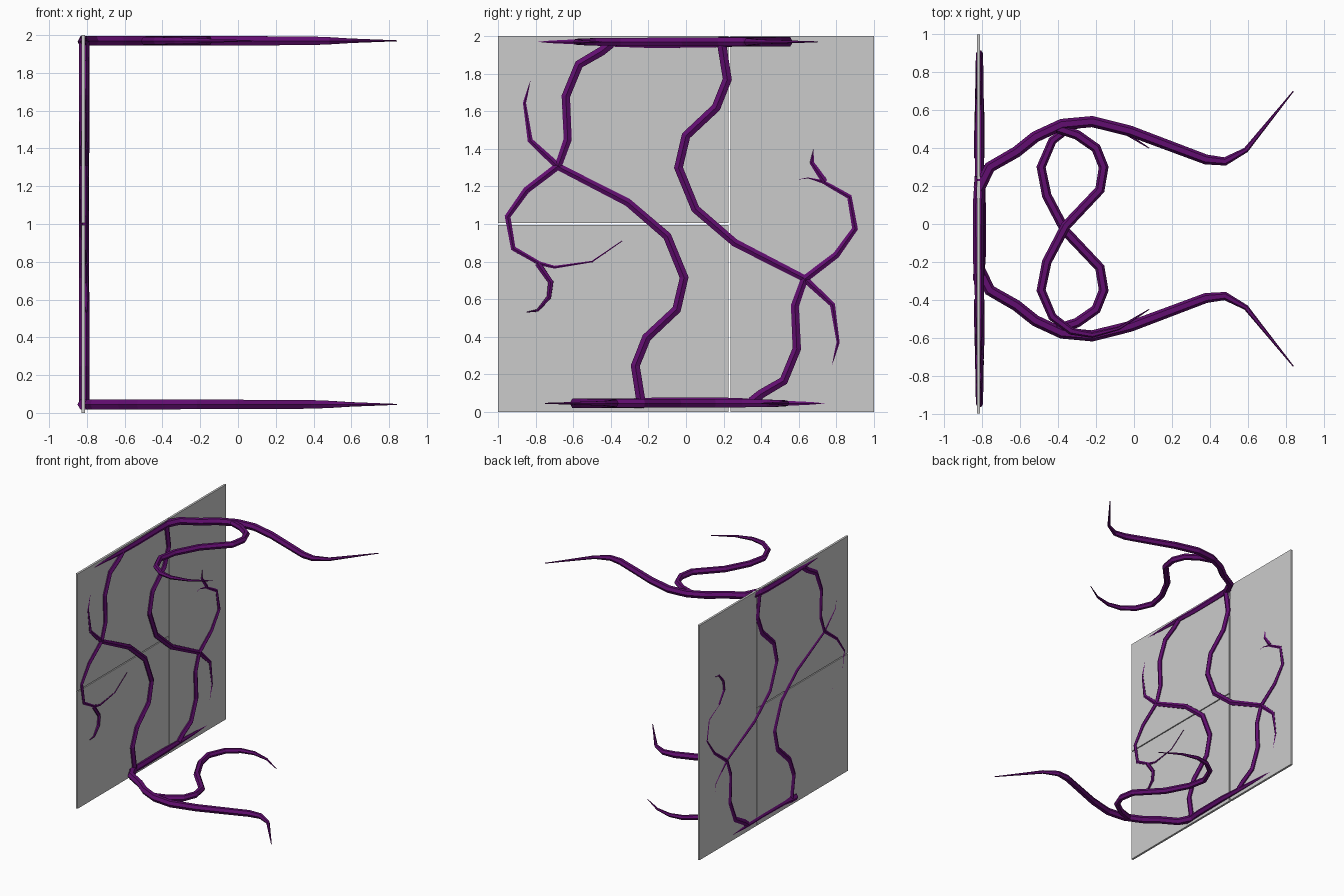
import bpy

if "Cube" in bpy.data.objects:
    bpy.data.objects.remove(bpy.data.objects["Cube"])

WALL_X = -0.815


def material(name, rgb):
    m = bpy.data.materials.new(name)
    m.diffuse_color = (*rgb, 1)
    m.use_nodes = True
    m.node_tree.nodes["Principled BSDF"].inputs["Base Color"].default_value = m.diffuse_color
    return m


PURPLE = material("vine_purple", (0.12, 0.004, 0.16))


# Wall: three thin glass panes separated by narrow seams
def pane(name, y0, y1, z0, z1):
    bpy.ops.mesh.primitive_cube_add(size=1, location=(-0.82, (y0 + y1) / 2, (z0 + z1) / 2))
    o = bpy.context.object
    o.name = name
    o.scale = (0.018, y1 - y0, z1 - z0)
    bpy.ops.object.transform_apply(location=False, rotation=False, scale=True)


pane("pane_lower", -1, 0.226, 0, 0.996)
pane("pane_upper", -1, 0.226, 1.004, 2)
pane("pane_tall", 0.238, 1, 0, 2)


# Vine tubes: six sided, tapering toward the tip
def vine(name, pts, r, power, tip=0.1, r0=1.0):
    c = bpy.data.curves.new(name, 'CURVE')
    c.dimensions = '3D'
    c.bevel_depth = 1.0
    c.bevel_resolution = 1
    c.use_fill_caps = True
    s = c.splines.new('POLY')
    s.points.add(len(pts) - 1)
    s.use_smooth = False
    for i, p in enumerate(pts):
        t = i / (len(pts) - 1)
        s.points[i].co = (*p, 1)
        s.points[i].radius = r * max(tip, 1 - t ** power)
    s.points[0].radius *= r0
    o = bpy.data.objects.new(name, c)
    bpy.context.collection.objects.link(o)
    c.materials.append(PURPLE)
    bpy.ops.object.select_all(action='DESELECT')
    o.select_set(True)
    bpy.context.view_layer.objects.active = o
    bpy.ops.object.convert(target='MESH')


# Paths on the wall as (y, z, lean away from the wall plane)
wall_paths = {
    "wall_long_vine": (0.028, 4, [
        (0.19, 1.96, 0), (0.22, 1.77, 0), (0.16, 1.62, 0), (0.0, 1.47, 0), (-0.04, 1.3, 0),
        (0.05, 1.08, 0), (0.26, 0.9, 0), (0.63, 0.71, 0), (0.78, 0.57, 0), (0.81, 0.37, 0),
        (0.77, 0.22, 0)]),
    "wall_curl_vine": (0.028, 2, [
        (-0.40, 1.96, 0), (-0.45, 1.92, 0), (-0.57, 1.85, 0), (-0.64, 1.68, 0), (-0.63, 1.45, 0),
        (-0.68, 1.31, 0), (-0.85, 1.18, 0), (-0.95, 1.04, 0), (-0.92, 0.87, 0.002),
        (-0.78, 0.79, 0.003), (-0.70, 0.77, 0.003), (-0.5, 0.80, 0.004), (-0.34, 0.91, 0.008)]),
    "wall_tendril": (0.018, 2, [
        (-0.79, 0.79, 0.003), (-0.72, 0.69, 0.006), (-0.73, 0.61, 0.01), (-0.79, 0.54, 0.012),
        (-0.85, 0.53, 0.012)]),
    "edge_vine": (0.03, 3, [
        (0.25, 1.97, 0.005), (0.1, 1.965, -0.005), (-0.2, 1.962, -0.005), (-0.4, 1.965, 0),
        (-0.6, 1.97, 0), (-0.81, 1.97, 0)]),
}

# Paths reaching out into space as (x, y) at constant height
reach_paths = {
    "reaching_vine": (0.03, 6, [
        (-0.82, 0.18), (-0.76, 0.30), (-0.62, 0.38), (-0.52, 0.46), (-0.38, 0.525), (-0.22, 0.54),
        (-0.02, 0.49), (0.38, 0.34), (0.48, 0.33), (0.59, 0.39), (0.84, 0.70)]),
    "reaching_curl": (0.026, 5, [
        (-0.42, 0.51), (-0.30, 0.47), (-0.20, 0.40), (-0.16, 0.30), (-0.18, 0.18), (-0.36, -0.01),
        (-0.46, -0.20), (-0.49, -0.35), (-0.43, -0.49), (-0.33, -0.565), (-0.22, -0.585),
        (-0.08, -0.55), (0.08, -0.45)]),
}

# Upper set, and lower set turned half a turn about the x axis
for side, sgn in (("upper", 1), ("lower", -1)):
    def turn(x, y, z):
        return (x, y, z) if sgn > 0 else (x, -0.05 - y, 2.015 - z)

    for name, (r, power, path) in wall_paths.items():
        vine(f"{side}_{name}", [turn(WALL_X + sgn * d, y, z) for y, z, d in path], r, power)
    for name, (r, power, path) in reach_paths.items():
        vine(f"{side}_{name}", [turn(x, y, 1.97) for x, y in path], r, power)
